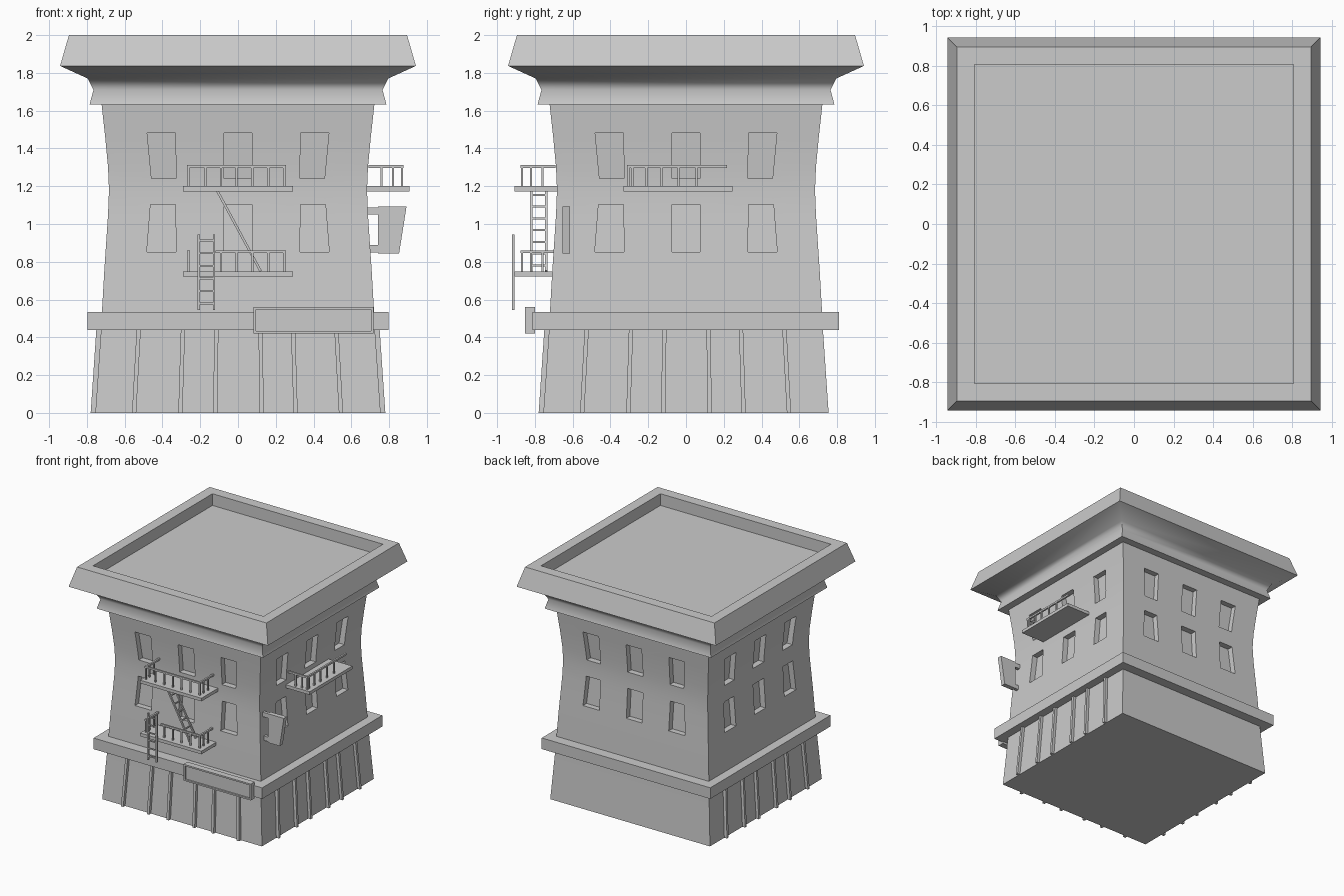
import bpy, bmesh, math
from mathutils import Vector, Matrix

if "Cube" in bpy.data.objects:
    bpy.data.objects.remove(bpy.data.objects["Cube"])


def finish(name, bm, turn=0):
    """Store bmesh as an object, turned by quarter turns about z."""
    bmesh.ops.recalc_face_normals(bm, faces=bm.faces)
    bm.transform(Matrix.Rotation(turn * math.pi / 2, 4, 'Z'))
    me = bpy.data.meshes.new(name)
    bm.to_mesh(me)
    bm.free()
    ob = bpy.data.objects.new(name, me)
    bpy.context.collection.objects.link(ob)
    return ob


def prism(bm, a, b):
    """Solid between two matching polygons."""
    va = [bm.verts.new(p) for p in a]
    vb = [bm.verts.new(p) for p in b]
    bm.faces.new(va[::-1])
    bm.faces.new(vb)
    n = len(va)
    for i in range(n):
        j = (i + 1) % n
        bm.faces.new((va[i], va[j], vb[j], vb[i]))


def box(bm, x0, x1, y0, y1, z0, z1):
    q = [(x0, y0), (x1, y0), (x1, y1), (x0, y1)]
    prism(bm, [(x, y, z0) for x, y in q], [(x, y, z1) for x, y in q])


def beam(bm, p, q, t=0.012):
    """Thin square bar from p to q."""
    p, q = Vector(p), Vector(q)
    d = (q - p).normalized()
    s = d.cross(Vector((0, 1, 0)) if abs(d.y) < 0.9 else Vector((0, 0, 1))).normalized() * t / 2
    u = d.cross(s).normalized() * t / 2
    c = [s + u, u - s, -s - u, s - u]
    prism(bm, [p + k for k in c], [q + k for k in c])


def tower(name, profile):
    """Square rings (half width, z) joined into a closed solid."""
    bm = bmesh.new()
    rings = [[bm.verts.new((sx * h, sy * h, z)) for sx, sy in ((-1, -1), (1, -1), (1, 1), (-1, 1))]
             for h, z in profile]
    for a, b in zip(rings, rings[1:]):
        for i in range(4):
            j = (i + 1) % 4
            bm.faces.new((a[i], a[j], b[j], b[i]))
    bm.faces.new(rings[0][::-1])
    bm.faces.new(rings[-1])
    return finish(name, bm)


def smooth(ob, angle=32):
    ob.data.shade_smooth()
    ob.data.set_sharp_from_angle(angle=math.radians(angle))


WALL = [(0.755, 0), (0.725, 0.44), (0.72, 0.54), (0.708, 0.75), (0.698, 0.9), (0.688, 1.05),
        (0.683, 1.18), (0.688, 1.3), (0.702, 1.45), (0.725, 1.66)]


def wall(z):
    for (h0, z0), (h1, z1) in zip(WALL, WALL[1:]):
        if z <= z1:
            return h0 + (h1 - h0) * (z - z0) / (z1 - z0)
    return WALL[-1][0]


# walls, waisted
walls = tower("walls", WALL)

# window recesses with sloping reveals, three by two on each side
cutters = []
for k in range(4):
    bm = bmesh.new()
    for z0, z1, ob_, ot in ((0.825, 1.13, 0.51, 0.49), (1.215, 1.51, 0.485, 0.508)):
        for x0b, x1b, x0t, x1t in ((-ob_, -0.3, -ot, -0.305), (-0.1, 0.1, -0.1, 0.1),
                                   (0.3, ob_, 0.305, ot)):
            cx, cz = (x0b + x1b) / 2, (z0 + z1) / 2
            quad = [(x0b, z0), (x1b, z0), (x1t, z1), (x0t, z1)]

            def ring(off, inset):
                out = []
                for x, z in quad:
                    xx = x + math.copysign(inset, cx - x)
                    zz = z + math.copysign(inset, cz - z)
                    out.append((xx, -wall(z) - off, zz))
                return out
            prism(bm, ring(-0.05, 0.027), ring(0.05, -0.027))
    cutter = finish("window_cutter", bm, k)
    cutter.hide_render = True
    cutters.append(cutter)
    mod = walls.modifiers.new("windows", 'BOOLEAN')
    mod.operation = 'DIFFERENCE'
    mod.solver = 'EXACT'
    mod.object = cutter
bpy.context.view_layer.update()
baked = bpy.data.meshes.new_from_object(walls.evaluated_get(bpy.context.evaluated_depsgraph_get()))
walls.modifiers.clear()
walls.data = baked
for c in cutters:
    bpy.data.objects.remove(c)
smooth(walls, 15)

# ledge above the ground floor
bm = bmesh.new()
box(bm, -0.797, 0.797, -0.812, 0.81, 0.438, 0.533)
finish("ledge", bm)

# cornice with sunken roof
cornice = tower("cornice", [(0.70, 1.632), (0.786, 1.632), (0.765, 1.71), (0.795, 1.77), (0.942, 1.837),
                            (0.895, 2.0), (0.806, 2.0), (0.806, 1.9)])
smooth(cornice, 45)

# upright strips on front, right and left of the ground floor
for k, side in ((0, "front"), (1, "right"), (3, "left")):
    bm = bmesh.new()
    for x in (-0.55, -0.305, -0.12, 0.125, 0.305, 0.545):
        def rect(z, s):
            w = wall(z)
            return [(x * s + dx, -w + dy, z) for dx, dy in
                    ((-0.011, 0.01), (0.011, 0.01), (0.011, -0.025), (-0.011, -0.025))]
        prism(bm, rect(0, 1), rect(0.45, 0.955))
    finish(side + "_strips", bm, k)

# shop sign: board with raised frame
bm = bmesh.new()
box(bm, 0.095, 0.705, -0.84, -0.80, 0.43, 0.55)
for x in (0.082, 0.704):
    box(bm, x, x + 0.014, -0.853, -0.80, 0.42, 0.56)
for z in (0.42, 0.547):
    box(bm, 0.096, 0.704, -0.853, -0.80, z, z + 0.013)
finish("shop_sign", bm)

# hanging sign on the right wall with two brackets
bm = bmesh.new()
prof = [(0.74, 0.845), (0.853, 0.845), (0.892, 1.092), (0.74, 1.092)]
prism(bm, [(x, -0.655, z) for x, z in prof], [(x, -0.615, z) for x, z in prof])
for z in (0.85, 1.05):
    box(bm, 0.67, 0.75, -0.648, -0.622, z, z + 0.038)
finish("hanging_sign", bm)


def balcony(name, z, x0, x1, posts, rail, side_rails, k=0):
    """Platform with railing; z is the platform top."""
    bm = bmesh.new()
    top = z + 0.105
    box(bm, x0, x1, -0.908, -0.66, z - 0.027, z)
    for x in posts:
        beam(bm, (x, -0.868, z), (x, -0.868, top))
    beam(bm, (rail[0], -0.868, top), (rail[1], -0.868, top), 0.015)
    for x in side_rails:
        beam(bm, (x, -0.875, top), (x, -0.69, top), 0.015)
        for y in (-0.868, -0.82, -0.76):
            beam(bm, (x, y, z), (x, y, top))
    finish(name, bm, k)


row = (-0.172, -0.09, -0.008, 0.075, 0.16, 0.245)
balcony("upper_balcony", 1.2, -0.29, 0.29, row, (-0.27, 0.255), (-0.262, 0.247))
balcony("lower_balcony", 0.748, -0.29, 0.29, row[1:], (-0.12, 0.255), (-0.262, 0.247))
balcony("side_balcony", 1.2, -0.33, 0.247, (-0.285, -0.21, -0.13, -0.04, 0.055), (-0.31, 0.217),
        (-0.305,), 1)


def ladder(name, a, b, across, rungs):
    """Two rails from a to b, rungs spread between; across is the vector to the second rail."""
    bm = bmesh.new()
    a, b, across = Vector(a), Vector(b), Vector(across)
    beam(bm, a, b, 0.013)
    beam(bm, a + across, b + across, 0.013)
    for i in range(rungs):
        p = a.lerp(b, (i + 0.5) / rungs)
        beam(bm, p, p + across, 0.01)
    finish(name, bm)


# ladders of the fire escape
ladder("drop_ladder", (-0.207, -0.915, 0.545), (-0.207, -0.915, 0.945), (0.08, 0, 0), 6)
ladder("inner_ladder", (0.12, -0.82, 0.75), (-0.115, -0.82, 1.185), (0, 0.08, 0), 7)
